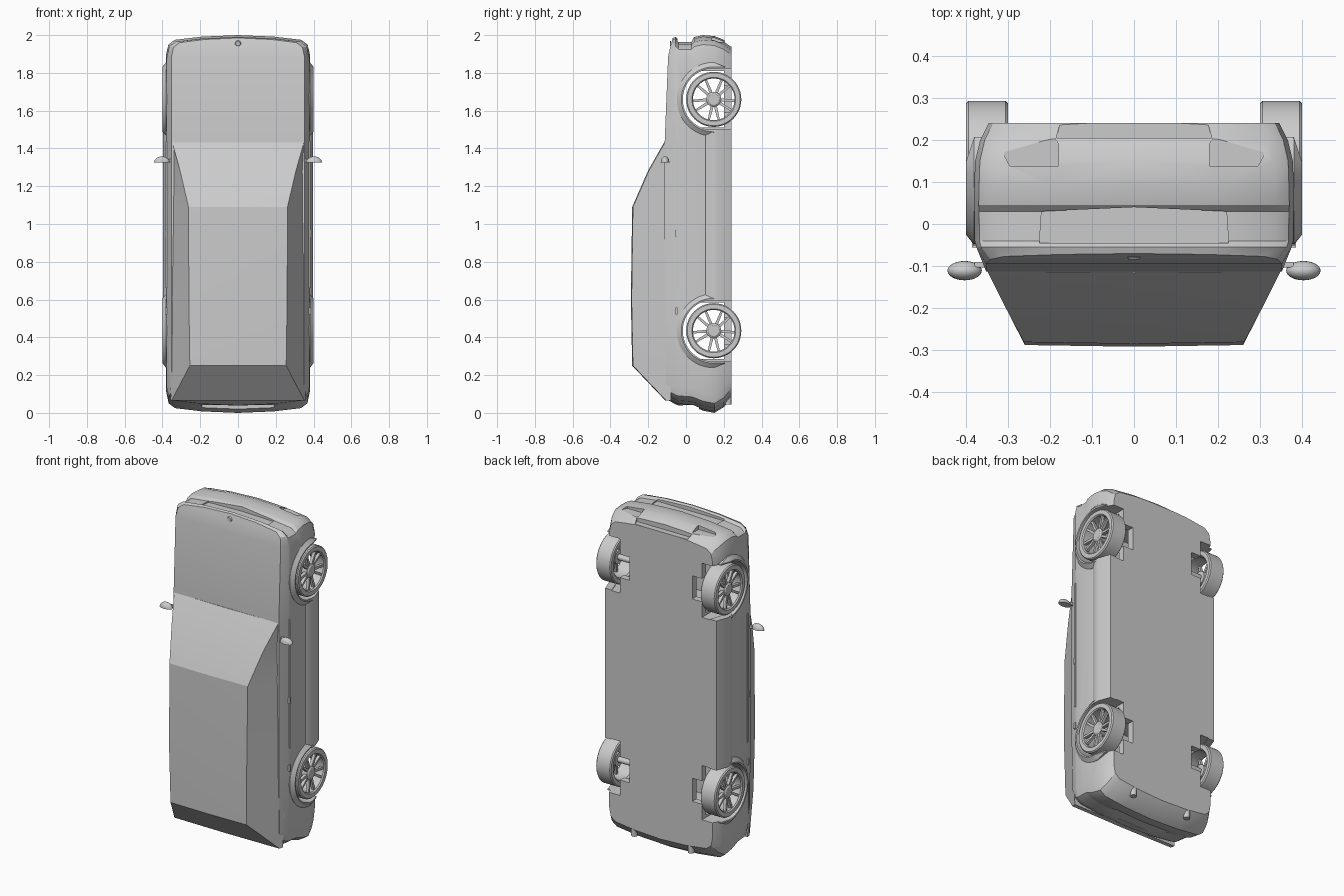
import bpy, bmesh, math
from mathutils import Matrix, Vector

if "Cube" in bpy.data.objects:
    bpy.data.objects.remove(bpy.data.objects["Cube"])

grey = bpy.data.materials.new("plain grey")
grey.use_nodes = True
grey.diffuse_color = (0.6, 0.6, 0.6, 1)
grey.node_tree.nodes["Principled BSDF"].inputs["Base Color"].default_value = (0.6, 0.6, 0.6, 1)

WHEEL_Y, WHEEL_R, WELL_R = 0.147, 0.146, 0.164
AXLES = {"front": 1.66, "rear": 0.435}
SIDES = {"left": 1, "right": -1}


def finish(name, bm, angle=30):
    bmesh.ops.recalc_face_normals(bm, faces=bm.faces)
    mesh = bpy.data.meshes.new(name)
    bm.to_mesh(mesh)
    bm.free()
    mesh.materials.append(grey)
    ob = bpy.data.objects.new(name, mesh)
    bpy.context.collection.objects.link(ob)
    smooth(ob, angle)
    return ob


def smooth(ob, angle=30):
    bpy.ops.object.select_all(action='DESELECT')
    ob.select_set(True)
    bpy.context.view_layer.objects.active = ob
    bpy.ops.object.shade_smooth_by_angle(angle=math.radians(angle))


def loft(bm, rings, closed=False, caps=True):
    """Bridge equal rings of points; closed joins the last ring to the first."""
    vs = [[bm.verts.new(p) for p in r] for r in rings]
    n = len(vs[0])
    pairs = list(zip(vs, vs[1:])) + ([(vs[-1], vs[0])] if closed else [])
    for a, b in pairs:
        for i in range(n):
            j = (i + 1) % n
            bm.faces.new((a[i], a[j], b[j], b[i]))
    if caps and not closed:
        bm.faces.new(vs[0])
        bm.faces.new(vs[-1])
    return vs


def box(bm, x, y, z):
    loft(bm, [[(a, y[0], z[0]), (a, y[1], z[0]), (a, y[1], z[1]), (a, y[0], z[1])] for a in x])


def circle(x, r, cy, cz, n=40, a0=0.0, a1=2 * math.pi):
    return [(x, cy + r * math.cos(a0 + (a1 - a0) * i / n), cz + r * math.sin(a0 + (a1 - a0) * i / n))
            for i in range(n)]


def cut(target, build):
    bm = bmesh.new()
    build(bm)
    cutter = finish("cutter", bm)
    cutter.hide_render = True
    mod = target.modifiers.new("cut", 'BOOLEAN')
    mod.object, mod.operation, mod.solver = cutter, 'DIFFERENCE', 'EXACT'
    bpy.context.view_layer.objects.active = target
    bpy.ops.object.modifier_apply(modifier=mod.name)
    bpy.data.objects.remove(cutter)


# Body shell: plan outlines stacked from bonnet to floor (y, nose z, tail z, half width)
LEVELS = [(None, 1.985, 0.07, 0.352), (-0.055, 1.99, 0.045, 0.375), (-0.04, 1.975, 0.04, 0.379),
          (0.03, 1.975, 0.035, 0.38), (0.045, 1.99, 0.03, 0.381), (0.09, 2.0, 0.012, 0.38),
          (0.15, 1.995, 0.0, 0.378), (0.20, 1.975, 0.03, 0.366), (0.24, 1.945, 0.08, 0.346)]
CORNER = [(0, 0), (0.5, 0.008), (0.88, 0.025), (0.97, 0.05), (1, 0.1)]


def bonnet_y(z):
    if z > 1.9:
        return -0.094 + (z - 1.9) * 0.28
    return -0.113 + max(0, z - 1.43) * 0.04 + max(0, 0.3 - z) * 0.06


def outline(y, nose, tail, w):
    half = [(f * w, nose - d) for f, d in CORNER] + [(w, 1.43), (w, 1.0), (w, 0.5)]
    half += [(f * w, tail + d) for f, d in reversed(CORNER)]
    pts = half + [(-x, z) for x, z in half[-2:0:-1]]
    return [(x, bonnet_y(z) if y is None else y, z) for x, z in pts]


bm = bmesh.new()
rings = loft(bm, [outline(*lv) for lv in LEVELS], caps=False)
for ring in (rings[0], rings[-1]):
    n = len(ring)
    for i in range(n // 2):
        quad = [ring[i], ring[i + 1], ring[n - i - 1], ring[(n - i) % n]]
        bm.faces.new(list(dict.fromkeys(quad)))
body = finish("body", bm)

# Wheel wells, with an open passage between left and right
for z in AXLES.values():
    cut(body, lambda b: box(b, (-0.3, 0.3), (-0.015, 0.2), (z - 0.15, z + 0.15)))
    for s in SIDES.values():
        def well(b):
            a = circle(0, WELL_R, WHEEL_Y, z, 24, math.pi / 2, math.pi * 1.5)
            prof = a + [(0, WHEEL_Y, z - WELL_R), (0, 0.3, z - WELL_R), (0, 0.3, z + WELL_R)]
            loft(b, [[(s * x, p[1], p[2]) for p in prof] for x in (0.275, 0.45)])
        cut(body, well)
        cut(body, lambda b: box(b, (s * 0.21, s * 0.28), (0.15, 0.3), (z - 0.07, z + 0.07)))


# Shallow recesses in the nose and tail
def recess(pts, z0, z1):
    cut(body, lambda b: loft(b, [[(x, y, z) for x, y in pts] for z in (z0, z1)]))


recess([(-0.225, -0.045), (0.225, -0.045), (0.22, 0.03), (0, 0.04), (-0.22, 0.03)], 1.957, 2.1)
recess([(-0.185, 0.205), (0.185, 0.205), (0.17, 0.26), (-0.17, 0.26)], 1.94, 2.1)
recess([(-0.21, -0.015), (0.21, -0.015), (0.19, 0.07), (-0.19, 0.07)], -0.1, 0.043)
for s in SIDES.values():
    recess([(s * x, y) for x, y in [(0.18, 0.138), (0.295, 0.138), (0.31, 0.165), (0.29, 0.215),
                                    (0.2, 0.227), (0.18, 0.19)]], 1.964, 2.1)
smooth(body)

# Cabin: cross-sections from windscreen base to tailgate (z, roof y, roof half width, base half width)
CABIN = [(1.432, -0.112, 0.349, 0.35), (1.28, -0.198, 0.306, 0.353), (1.09, -0.281, 0.262, 0.357),
         (0.6, -0.288, 0.26, 0.365), (0.25, -0.281, 0.255, 0.365), (0.065, -0.105, 0.352, 0.356)]
bm = bmesh.new()
sections = []
for z, y, top, base in CABIN:
    by = -0.08
    sections.append([(-base, by, z), (-top, y, z), (0, y - 0.004, z), (top, y, z), (base, by, z)])
loft(bm, sections)
finish("cabin", bm, 15)

# Bonnet badge
bm = bmesh.new()
bmesh.ops.create_cone(bm, cap_ends=True, segments=16, radius1=0.016, radius2=0.012, depth=0.006,
                      matrix=Matrix.Translation((0, -0.082, 1.955)) @ Matrix.Rotation(math.pi / 2, 4, 'X'))
finish("bonnet_badge", bm)

for side, s in SIDES.items():
    # Side skirt
    bm = bmesh.new()
    prof = [(0.375, 0.1), (0.383, 0.105), (0.398, 0.137), (0.398, 0.17), (0.372, 0.241), (0.33, 0.241)]
    loft(bm, [[(s * x, y, z) for x, y in prof] for z in (0.595, 1.5)])
    finish(side + "_side_skirt", bm)

    # Door trim and handles
    bm = bmesh.new()
    box(bm, (s * 0.37, s * 0.383), (-0.051, -0.043), (0.66, 1.44))
    for z in (0.54, 0.95):
        box(bm, (s * 0.37, s * 0.386), (-0.056, -0.044), (z - 0.018, z + 0.018))
    finish(side + "_door_trim", bm)

    # Door mirror: half dome with a short stalk
    bm = bmesh.new()
    bmesh.ops.create_uvsphere(bm, u_segments=24, v_segments=12, radius=1)
    bmesh.ops.bisect_plane(bm, geom=bm.verts[:] + bm.edges[:] + bm.faces[:], plane_co=(0, 0, 0),
                           plane_no=(0, 0, -1), clear_outer=True)
    bmesh.ops.holes_fill(bm, edges=[e for e in bm.edges if e.is_boundary])
    bmesh.ops.transform(bm, verts=bm.verts, matrix=Matrix.Translation((s * 0.403, -0.111, 1.326))
                        @ Matrix.Diagonal((0.041, 0.023, 0.032, 1)))
    box(bm, (s * 0.35, s * 0.38), (-0.103, -0.09), (1.328, 1.345))
    finish(side + "_mirror", bm)

    # Exhaust tip
    bm = bmesh.new()
    bmesh.ops.create_cone(bm, cap_ends=True, segments=16, radius1=0.018, radius2=0.018, depth=0.06,
                          matrix=Matrix.Translation((s * 0.19, 0.222, 0.075)))
    finish(side + "_exhaust", bm)

    for end, z in AXLES.items():
        name = end + "_" + side

        # Flared arch: a swept chamfered strip, straight below the axle
        bm = bmesh.new()
        prof = [(0.34, WELL_R), (0.398, WELL_R), (0.4, 0.172), (0.381, 0.196), (0.34, 0.196)]
        path = [(math.pi / 2 + math.pi * i / 24, 0) for i in range(25)]
        path = [(math.pi / 2, 0.06)] + path + [(math.pi * 1.5, 0.06)]
        rings = []
        for a, drop in path:
            low = drop > 0
            rings.append([(s * (min(x, 0.38) if low else x), WHEEL_Y + drop + r * math.cos(a),
                           z + (min(r, 0.172) if low else r) * math.sin(a)) for x, r in prof])
        loft(bm, rings)
        finish(name + "_arch", bm)

        # Tyre and rim barrel
        bm = bmesh.new()
        lathe = [(0.3, 0.118), (0.3, 0.14), (0.306, WHEEL_R), (0.394, WHEEL_R), (0.4, 0.14),
                 (0.4, 0.116), (0.393, 0.11), (0.31, 0.11)]
        loft(bm, [circle(s * x, r, WHEEL_Y, z, 48) for x, r in lathe], closed=True)
        finish(name + "_tyre", bm)

        # Hub, axle stub and paired spokes
        bm = bmesh.new()
        loft(bm, [circle(s * x, r, WHEEL_Y, z, 24) for x, r in
                  [(0.345, 0.03), (0.345, 0.04), (0.385, 0.04), (0.392, 0.03)]])
        loft(bm, [circle(s * x, 0.017, WHEEL_Y, z, 16) for x in (0.225, 0.35)])
        for k in range(10):
            a = math.pi / 5 * (k + (0.12 if k % 2 else -0.12))
            out, tan = Vector((0, math.cos(a), math.sin(a))), Vector((0, -math.sin(a), math.cos(a)))
            centre = Vector((0, WHEEL_Y, z))
            rings = []
            for r, w, x0, x1 in ((0.03, 0.008, 0.365, 0.385), (0.113, 0.006, 0.375, 0.392)):
                rings.append([centre + out * r + tan * t * w + Vector((s * x, 0, 0))
                              for x, t in ((x0, -1), (x0, 1), (x1, 1), (x1, -1))])
            loft(bm, rings)
        finish(name + "_rim", bm)
